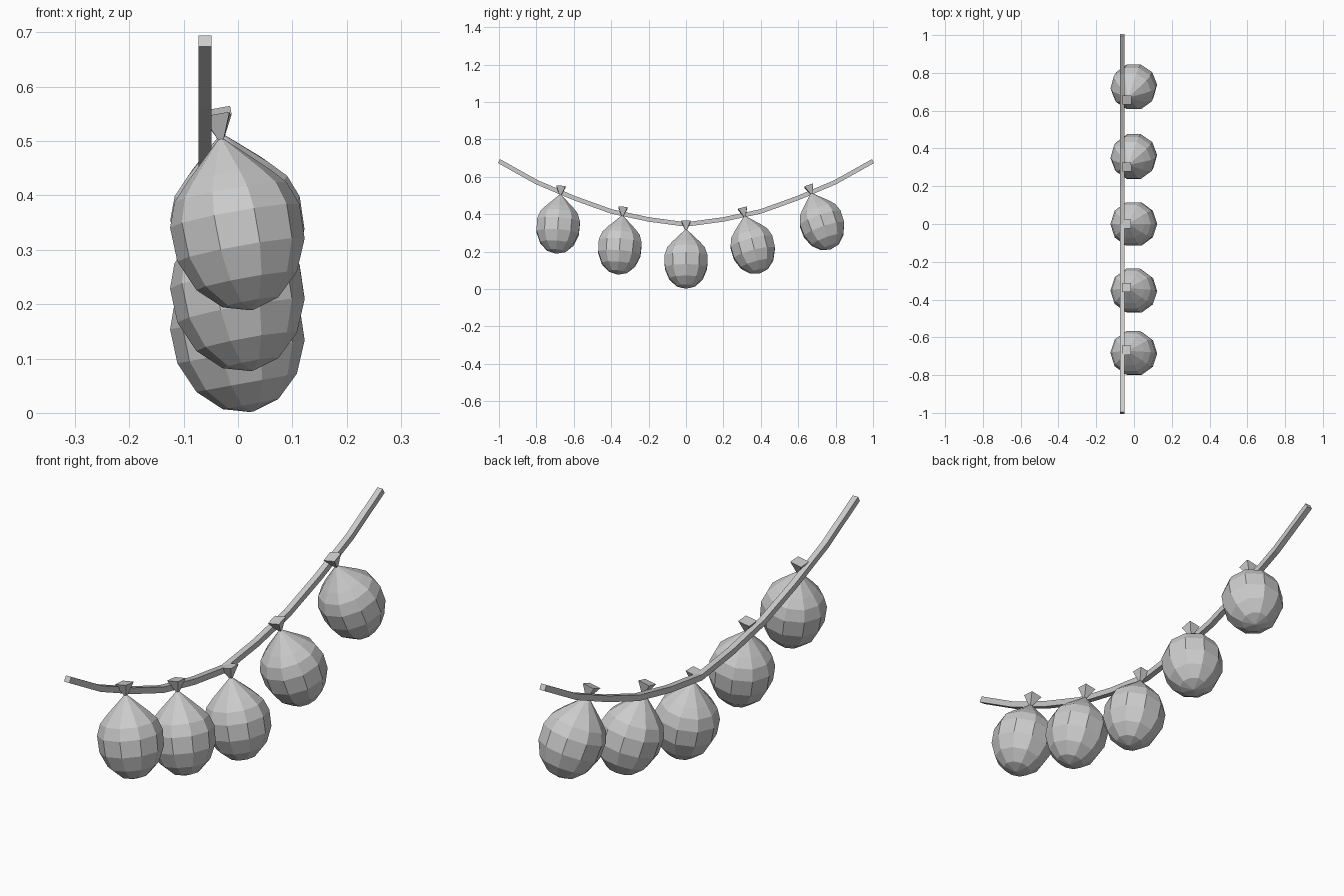
import bpy, bmesh
from math import radians, cos, sin, pi
from mathutils import Vector

if "Cube" in bpy.data.objects:
    bpy.data.objects.remove(bpy.data.objects["Cube"])


def finish(bm, name):
    bmesh.ops.recalc_face_normals(bm, faces=bm.faces)
    me = bpy.data.meshes.new(name)
    bm.to_mesh(me)
    bm.free()
    ob = bpy.data.objects.new(name, me)
    bpy.context.collection.objects.link(ob)
    return ob


def loft(bm, rings):
    # skin a list of closed vertex rings and cap both ends
    loops = [[bm.verts.new(p) for p in r] for r in rings]
    n = len(loops[0])
    for a, b in zip(loops, loops[1:]):
        for i in range(n):
            j = (i + 1) % n
            bm.faces.new((a[i], a[j], b[j], b[i]))
    bm.faces.new(loops[0][::-1])
    bm.faces.new(loops[-1])


def circle(r, z, n, start=0.0):
    return [(r * cos(start + 2 * pi * i / n), r * sin(start + 2 * pi * i / n), z)
            for i in range(n)]


# sagging square-section string
heights = [0.345, 0.372, 0.415, 0.487, 0.572, 0.684]
path = [Vector((-0.061, i * 0.2, heights[abs(i)])) for i in range(-5, 6)]
h = 0.0118
rings = []
for i, p in enumerate(path):
    t = (path[min(i + 1, 10)] - path[max(i - 1, 0)]).normalized()
    side = Vector((1, 0, 0))
    up = side.cross(t)
    rings.append([p + side * a * h + up * b * h
                  for a, b in ((-1, -1), (1, -1), (1, 1), (-1, 1))])
bm = bmesh.new()
loft(bm, rings)
finish(bm, "string")

# balloons: ten-sided teardrop body with a flared square knot
profile = [(0.004, -0.143), (0.052, -0.129), (0.094, -0.089), (0.119, -0.031),
           (0.121, 0.033), (0.105, 0.077), (0.077, 0.108), (0.004, 0.178)]
# centre y, centre z, sideways lean in degrees
balloons = [(-0.684, 0.33, -4), (-0.354, 0.218, -4.5), (0, 0.143, 0),
            (0.358, 0.22, 14.5), (0.728, 0.346, 19)]
for k, (y, z, lean) in enumerate(balloons):
    rot = (radians(lean), radians(-10.3), 0)
    bm = bmesh.new()
    loft(bm, [circle(r, hz, 10) for r, hz in profile])
    body = finish(bm, f"balloon_{k + 1}")
    bm = bmesh.new()
    loft(bm, [circle(0.005, 0.172, 4, pi / 4), circle(0.035, 0.222, 4, pi / 4)])
    knot = finish(bm, f"balloon_knot_{k + 1}")
    for ob in (body, knot):
        ob.location = (0, y, z)
        ob.rotation_euler = rot
